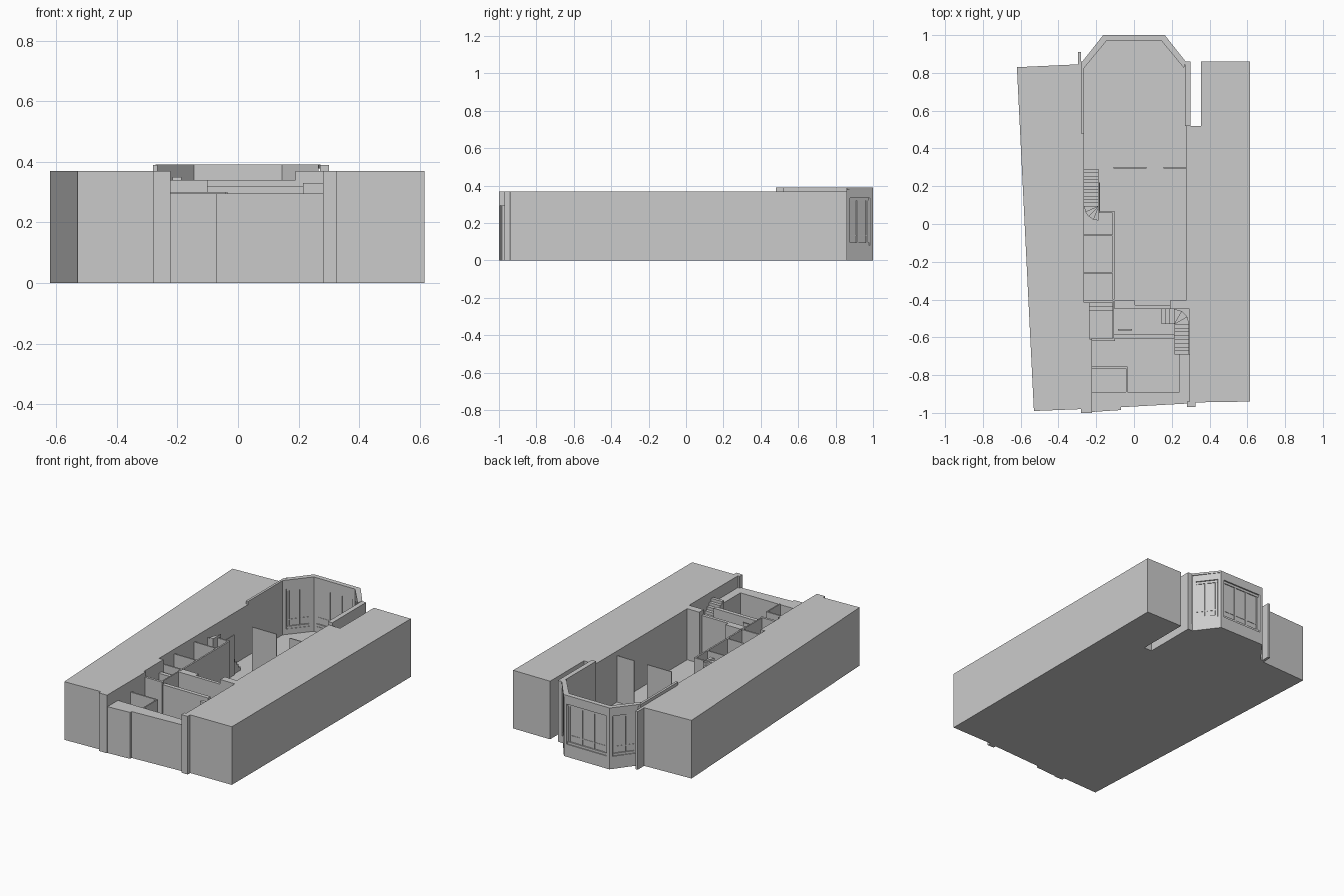
import bpy, bmesh, math
from mathutils import Vector

if "Cube" in bpy.data.objects:
    bpy.data.objects.remove(bpy.data.objects["Cube"])

FLOOR, PART, BLOCK, TOP = 0.045, 0.34, 0.37, 0.39


def prism(name, pts, z0, z1):
    """Extrude a plan outline between two heights."""
    bm = bmesh.new()
    f = bm.faces.new([bm.verts.new((x, y, z0)) for x, y in pts])
    r = bmesh.ops.extrude_face_region(bm, geom=[f])
    up = [v for v in r["geom"] if isinstance(v, bmesh.types.BMVert)]
    bmesh.ops.translate(bm, verts=up, vec=(0, 0, z1 - z0))
    bmesh.ops.recalc_face_normals(bm, faces=bm.faces[:])
    me = bpy.data.meshes.new(name)
    bm.to_mesh(me)
    bm.free()
    ob = bpy.data.objects.new(name, me)
    bpy.context.collection.objects.link(ob)
    return ob


def box(name, x0, x1, y0, y1, z0, z1):
    return prism(name, [(x0, y0), (x1, y0), (x1, y1), (x0, y1)], z0, z1)


# Neighbouring solid blocks
prism("left_block", [(-.62, .83), (-.53, -.99), (-.28, -.98), (-.28, -1), (-.222, -1),
                     (-.222, -.61), (-.235, -.61), (-.235, -.415), (-.265, -.415),
                     (-.265, .845), (-.30, .845)], 0, BLOCK)
prism("right_block", [(.615, -.94), (.615, .86), (.355, .86), (.355, .52), (.275, .52),
                      (.275, -.45), (.293, -.45), (.293, -.945)], 0, BLOCK)
box("front_pilaster", .28, .325, -.97, -.94, 0, BLOCK)

# Floor and bay floor
box("floor", -.28, .295, -.95, .86, 0, FLOOR)
outer = [(-.265, .86), (-.16, 1), (.16, 1), (.265, .86)]
inner = [(-.265, .825), (-.145, .97), (.145, .97), (.265, .825)]
prism("bay_floor", outer, 0, FLOOR)

# Low front wall and thickened corner
prism("front_wall", [(-.222, -.995), (-.07, -.985), (-.07, -.97), (.293, -.95),
                     (.293, -.89), (-.222, -.89)], 0, .295)
box("front_corner", .24, .294, -.95, -.69, 0, .295)

# Rear parapets and fins
box("left_parapet", -.28, -.265, .48, .86, FLOOR, TOP)
box("right_parapet", .27, .30, .52, .86, 0, TOP)
box("left_fin", -.297, -.28, .83, .91, 0, BLOCK)

# Bay window: sill, head and rim as mitred bands
band = outer + inner[::-1]
prism("bay_sill_wall", band, 0, .08)
prism("bay_head", band, .335, TOP)
rim = [(-.272, .862), (-.163, 1), (.163, 1), (.272, .862)]
prism("bay_rim", rim + inner[::-1], .378, TOP + .001)


def bay_face(i, panes):
    """Jambs, recessed frame and mullions for one side of the bay."""
    o0, o1, n0, n1 = (Vector(p) for p in (outer[i], outer[i + 1], inner[i], inner[i + 1]))

    def piece(name, a, b, d0, d1, z0, z1):
        at = lambda t, d: tuple(o0.lerp(o1, t).lerp(n0.lerp(n1, t), d))
        prism(name, [at(a, d0), at(b, d0), at(b, d1), at(a, d1)], z0, z1)

    m = .02 / (o1 - o0).length
    piece("bay_jamb", 0, m, 0, 1, .08, .335)
    piece("bay_jamb", 1 - m, 1, 0, 1, .08, .335)
    piece("bay_glazing", m, 1 - m, .48, .62, .08, .335)
    piece("bay_sill", m, 1 - m, .2, .9, .08, .095)
    piece("bay_frame_head", m, 1 - m, .3, .8, .32, .335)
    piece("bay_transom", m, 1 - m, .4, .7, .13, .137)
    for k in range(panes + 1):
        t = m * 1.3 + (1 - 2.6 * m) * k / panes
        w = m * .3
        piece("bay_mullion", t - w, t + w, .35, .75, .095, .32)


bay_face(0, 2)
bay_face(1, 3)
bay_face(2, 2)

# Interior partitions: name, x0, x1, y0, y1, top height
partitions = [
    ("divider_left", -.108, .065, .295, .301, PART),
    ("divider_right", .155, .275, .295, .301, PART),
    ("hall_wall", -.113, -.103, -.40, .068, PART),
    ("hall_end", -.185, -.103, .058, .068, PART),
    ("closet_wall_a", -.265, -.11, -.063, -.055, PART),
    ("closet_wall_b", -.265, -.11, -.263, -.255, PART),
    ("closet_wall_c", -.265, -.11, -.415, -.405, PART),
    ("lobby_step", -.235, -.11, -.46, -.435, .30),
    ("stair_side", -.185, -.179, .06, .22, .30),
    ("cross_pier_left", -.103, .005, -.45, -.405, PART),
    ("cross_wall", .005, .19, -.45, -.43, PART),
    ("cross_pier_right", .19, .29, -.45, -.405, BLOCK),
    ("lobby_wall", -.113, -.105, -.61, -.41, PART),
    ("open_door", -.085, -.01, -.563, -.557, .30),
    ("front_room_wall_left", -.23, -.10, -.62, -.605, PART),
    ("front_room_wall", -.11, .215, -.61, -.585, .32),
    ("bath_wall", -.225, -.035, -.765, -.755, .30),
    ("bath_side", -.042, -.034, -.89, -.755, .30),
]
for name, x0, x1, y0, y1, z in partitions:
    box(name, x0, x1, y0, y1, FLOOR, z)


def flight(name, x0, x1, y0, y1, count, z0, z1):
    """Solid straight steps running from y0 to y1 while rising."""
    d = (y1 - y0) / count
    for k in range(count):
        a, b = sorted((y0 + k * d, y0 + (k + 1) * d))
        box(name, x0, x1, a, b, FLOOR, z0 + (z1 - z0) * (k + 1) / count)


def winder(name, c, r, a0, a1, count, z0, z1):
    """Wedge-shaped steps fanned around a newel."""
    for k in range(count):
        pts = [c]
        for t in (k / count, (k + 1) / count):
            a = math.radians(a0 + (a1 - a0) * t)
            pts.append((c[0] + r * math.cos(a), c[1] + r * math.sin(a)))
        prism(name, pts, FLOOR, z0 + (z1 - z0) * (k + 1) / count)


# Rear staircase rising forward, then turning
flight("rear_stair", -.265, -.187, .29, .095, 11, FLOOR, .30)
winder("rear_stair_winder", (-.187, .095), .077, 180, 270, 4, .30, .35)

# Front staircase: short run, turn, then rising forward
for k in range(3):
    box("front_stair_start", .145 + .022 * k, .167 + .022 * k, -.53, -.45, FLOOR, .07 + .022 * k)
winder("front_stair_winder", (.212, -.53), .08, 90, 0, 3, .115, .18)
flight("front_stair", .215, .292, -.53, -.69, 8, .18, .33)
